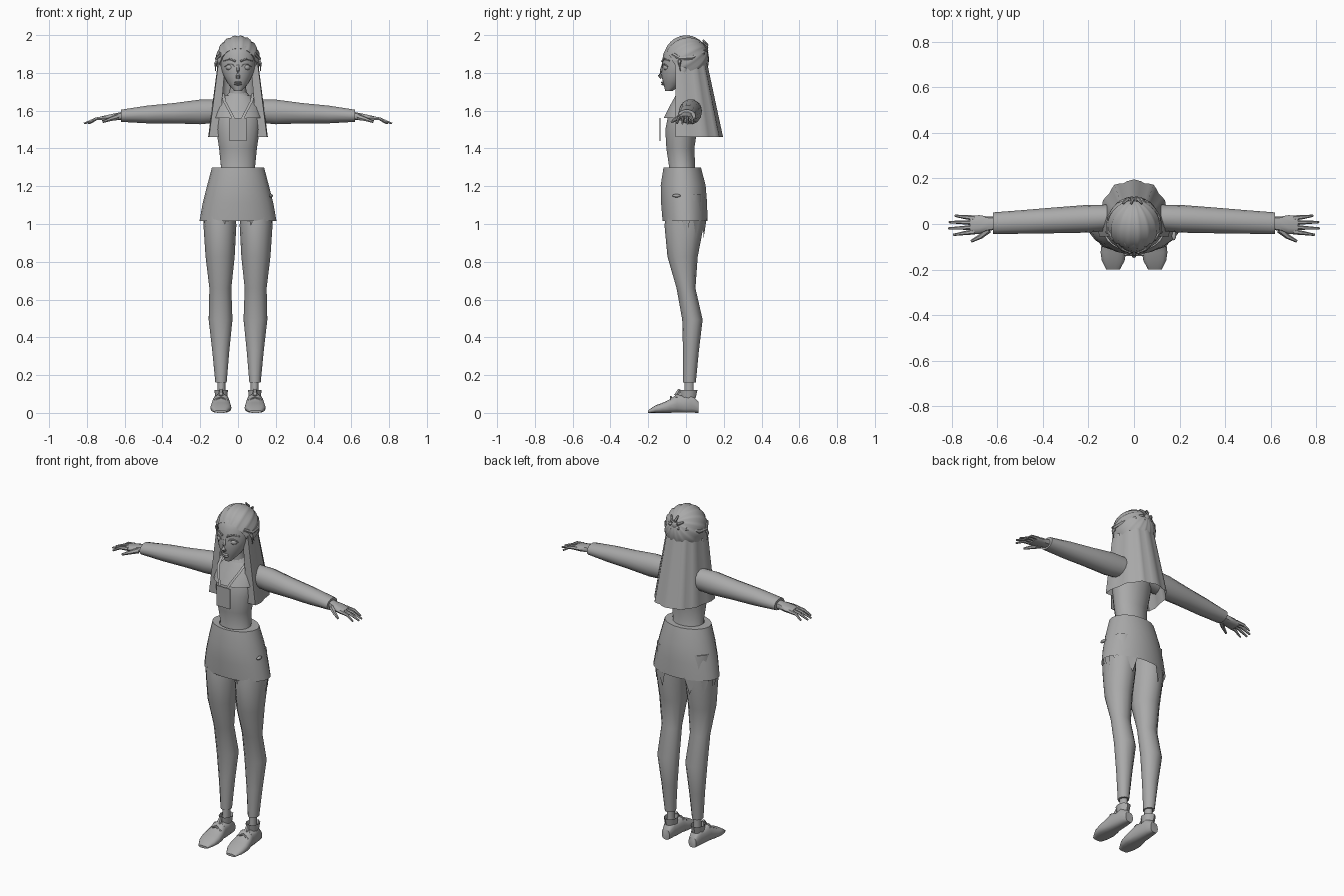
import bpy, bmesh
from math import sin, cos, pi, copysign
from mathutils import Vector, Matrix

cube = bpy.data.objects.get("Cube")
if cube:
    bpy.data.objects.remove(cube)

shade = (0.4, 0.4, 0.4, 1)
grey = bpy.data.materials.new("plain_grey")
grey.use_nodes = True
grey.diffuse_color = shade
grey.node_tree.nodes["Principled BSDF"].inputs["Base Color"].default_value = shade
parts = []


def finish(name, bm, mirror=False):
    bmesh.ops.recalc_face_normals(bm, faces=bm.faces)
    mesh = bpy.data.meshes.new(name)
    bm.to_mesh(mesh)
    bm.free()
    mesh.materials.append(grey)
    part = bpy.data.objects.new(name, mesh)
    bpy.context.collection.objects.link(part)
    if mirror:
        part.modifiers.new("Mirror", "MIRROR")
    parts.append(part)


def skin(name, rings, closed=True, caps=True, mirror=False):
    """Join rows of points with quads."""
    bm = bmesh.new()
    rows = [[bm.verts.new(point) for point in ring] for ring in rings]
    count = len(rows[0])
    for lower, upper in zip(rows, rows[1:]):
        for i in range(count if closed else count - 1):
            j = (i + 1) % count
            bm.faces.new((lower[i], lower[j], upper[j], upper[i]))
    if caps and closed:
        bm.faces.new(rows[0])
        bm.faces.new(rows[-1])
    finish(name, bm, mirror)


def loft(name, axis, start, end, rows, sides=14, power=1, caps=True, mirror=False):
    """Evenly spaced ovals: two radii and an optional shift along the second."""
    a, b = [i for i in range(3) if i != axis]
    rings = []
    for i, (radius_a, radius_b, *shift) in enumerate(rows):
        centre = Vector(start).lerp(Vector(end), i / (len(rows) - 1))
        centre[b] += sum(shift)
        ring = []
        for k in range(sides):
            c, s = cos(2 * pi * k / sides), sin(2 * pi * k / sides)
            point = centre.copy()
            point[a] += radius_a * copysign(abs(c) ** power, c)
            point[b] += radius_b * copysign(abs(s) ** power, s)
            ring.append(point)
        rings.append(ring)
    skin(name, rings, caps=caps, mirror=mirror)


def tube(name, path, thick, thin, mirror=True, sides=6):
    """Tapering strand through a few points."""
    path = [Vector(point) for point in path]
    last = len(path) - 1
    rings = []
    for i, point in enumerate(path):
        heading = path[min(i + 1, last)] - path[max(i - 1, 0)]
        turn = heading.to_track_quat("Z", "Y")
        radius = thick + (thin - thick) * i / last
        rings.append([point + turn @ Vector((cos(2 * pi * k / sides), sin(2 * pi * k / sides), 0)) * radius
                      for k in range(sides)])
    skin(name, rings, mirror=mirror)


def ball(name, place, size, mirror=False):
    bm = bmesh.new()
    bmesh.ops.create_uvsphere(bm, u_segments=12, v_segments=8, radius=1,
                              matrix=Matrix.Translation(place) @ Matrix.Diagonal((*size, 1)))
    finish(name, bm, mirror)


# Torso, neck and cropped top
loft("torso", 2, (0, -.03, 1.1), (0, 0, 1.7),
     [(.16, .1), (.14, .1), (.09, .07), (.1, .075, -.015), (.115, .086, -.015), (.12, .085), (.045, .045)],
     sides=18)
loft("neck", 2, (0, 0, 1.65), (0, -.01, 1.78), [(.055, .05), (.043, .045), (.042, .045)])
loft("cropped_top", 2, (0, 0, 1.68), (0, -.02, 1.56), [(.07, .056), (.118, .08), (.128, .1)],
     sides=18, caps=False)

# Skirt with a ledge at the waist, torn cloth and a pocket flap
loft("skirt", 2, (0, -.02, 1.3), (0, -.005, 1.015), [(.138, .1), (.163, .12), (.187, .123), (.204, .12)],
     sides=22, caps=False)
loft("skirt_ledge", 2, (0, -.02, 1.3), (0, -.03, 1.3), [(.138, .1), (.09, .07)], sides=22, caps=False)
bm = bmesh.new()
for k in range(12):
    if k % 6 == 3:
        continue
    hang = .16 if k == 10 else .09
    flap = []
    for side, height, reach in ((-1, 1.03, .96), (1, 1.03, .96), (0, 1.015 - hang, .9)):
        angle = pi * k / 6 + side * pi / 16
        flap.append(bm.verts.new((.2 * reach * cos(angle), .12 * reach * sin(angle), height)))
    bm.faces.new(flap)
finish("torn_cloth", bm)
ball("pocket_flap", (.175, -.05, 1.15), (.01, .022, .009))

# Legs, ankles and shoes
loft("legs", 2, (.097, 0, 1.16), (.09, 0, .16),
     [(.075, .085), (.087, .104, -.01), (.077, .08, -.018), (.058, .05), (.063, .054, .034),
      (.045, .042, .026), (.03, .034, .018)], sides=12, mirror=True)
loft("ankles", 2, (.088, .015, .05), (.088, .017, .18), [(.024, .032), (.021, .026), (.021, .025)],
     sides=10, mirror=True)
shoe = [(.025, .03), (.036, .05), (.04, .044), (.044, .05), (.052, .036), (.056, .027), (.05, .02), (.03, .007)]
loft("shoes", 1, (.088, .066, 0), (.092, -.2, 0), [(wide, tall, tall) for wide, tall in shoe],
     power=.75, mirror=True)
loft("shoe_collars", 2, (.088, .012, .08), (.088, .014, .12), [(.032, .04), (.037, .047)],
     sides=9, caps=False, mirror=True)
for forward in (.05, .08):
    height = .125 - forward / 2
    tube("lace", [(.055, -forward, height - .02), (.09, -forward, height), (.125, -forward, height - .02)],
         .006, .006)
tube("shoe_tongues", [(.09, -.05, .09), (.09, -.035, .125)], .016, .008)

# Arms and hands
loft("arms", 0, (.06, .03, 1.6), (.62, .003, 1.573),
     [(.055, .06), (.061, .067), (.057, .055), (.052, .048), (.048, .033)], mirror=True)
loft("palms", 0, (.6, .004, 1.574), (.72, -.005, 1.558), [(.028, .023), (.031, .02), (.041, .017), (.04, .013)],
     sides=10, power=.8, mirror=True)
for i in range(4):
    y = .026 - .02 * i
    reach = .817 - .012 * (i - 1.6) ** 2
    tube("finger", [(.7, y, 1.562), (.75, y * 1.2, 1.557), (reach, y * 1.4, 1.532)], .012, .005)
tube("thumb", [(.64, -.025, 1.565), (.675, -.055, 1.555), (.715, -.076, 1.54)], .016, .006)

# Head and face
loft("head", 2, (0, -.01, 1.705), (0, -.01, 1.98),
     [(.02, .02, -.08), (.055, .055, -.055), (.077, .085, -.035), (.092, .103, -.016),
      (.097, .112, -.004), (.097, .11), (.083, .095, .005), (.03, .03)], sides=20)
tube("nose", [(0, -.12, 1.85), (0, -.131, 1.81), (0, -.139, 1.787), (0, -.126, 1.775)], .006, .012,
     mirror=False, sides=8)
for height in (1.74, 1.75):
    ball("lip", (0, -.12, height), (.02, .012, .006))
ball("eyes", (.042, -.101, 1.829), (.023, .02, .017), mirror=True)
tube("eyelids", [(.016, -.121, 1.83), (.03, -.123, 1.846), (.05, -.115, 1.848), (.07, -.097, 1.833)], .004, .003)
tube("eyebrows", [(.014, -.126, 1.862), (.045, -.115, 1.874), (.075, -.088, 1.864)], .006, .003)
ball("ears", (.1, -.015, 1.815), (.012, .02, .034), mirror=True)

# Ridged hair swept back to a knot, with the hairline tucked to the scalp
tilt = Matrix.Rotation(-pi / 3, 3, "X")
size = Matrix.Diagonal((.118, .122, .13))
crown = Vector((0, 0, 1.87))
rings = []
for i in range(14):
    polar = pi * (.02 + .66 * min(i, 12) / 12)
    tuck = .94 if i == 13 else 1
    ring = []
    for k in range(48):
        around = 2 * pi * k / 48
        ridge = 1 - .07 * sin(polar) * (1 - abs(sin(8 * around + .2)))
        way = tilt @ Vector((sin(polar) * cos(around), sin(polar) * sin(around), cos(polar)))
        ring.append(crown + size @ way * ridge * tuck)
    rings.append(ring)
skin("hair_cap", rings, caps=False)
knot = Vector((0, .1, 1.92))
ball("hair_knot", knot, (.024, .018, .024))
for k in range(7):
    spoke = Vector((cos(2 * pi * k / 7), 0, sin(2 * pi * k / 7)))
    tube("knot_petal", [knot + spoke * .012, knot + spoke * .03 + Vector((0, .01, 0)),
                        knot + spoke * .055 - Vector((0, .01, 0))], .012, .005, mirror=False)
tube("side_braids", [(.088, -.07, 1.9), (.112, -.03, 1.875), (.108, .03, 1.88), (.06, .09, 1.905)], .01, .012)
tube("side_tufts", [(.1, -.03, 1.88), (.12, -.035, 1.85), (.118, -.03, 1.81)], .012, .003)

# Long hair falling behind the shoulders, curling inward along the front edges
rings = []
for i in range(6):
    fall = i / 5
    front, back, width = -.055, .1 + .09 * fall, .1 + .055 * fall
    ring = []
    for k in range(33):
        turn = (k / 16 - 1) * pi * .62
        pleat = 1 + .025 * cos(k * pi / 2)
        x = copysign(abs(sin(turn)) ** .8, turn) * width * pleat
        y = front + (back - front) * max(cos(turn), 0) ** .8 * pleat
        ring.append((x * (1 + .9 * min(cos(turn), 0)), y, 1.89 - .43 * fall))
    rings.append(ring)
skin("long_hair", rings, closed=False)

# Pendant on two straps
bm = bmesh.new()
bmesh.ops.create_cube(bm, size=1, matrix=Matrix.Translation((0, -.138, 1.5))
                      @ Matrix.Diagonal((.088, .005, .12, 1)))
finish("pendant", bm)
strap = [(.08, -.03, 1.69), (.072, -.085, 1.65), (.045, -.118, 1.6), (.022, -.137, 1.555)]
skin("straps", [[(x - .008, y, z), (x + .008, y, z)] for x, y, z in strap], closed=False, mirror=True)

# Smooth shading with crisp edges
bpy.ops.object.select_all(action="DESELECT")
for part in parts:
    part.select_set(True)
bpy.context.view_layer.objects.active = parts[0]
bpy.ops.object.shade_smooth_by_angle(angle=pi / 4)
